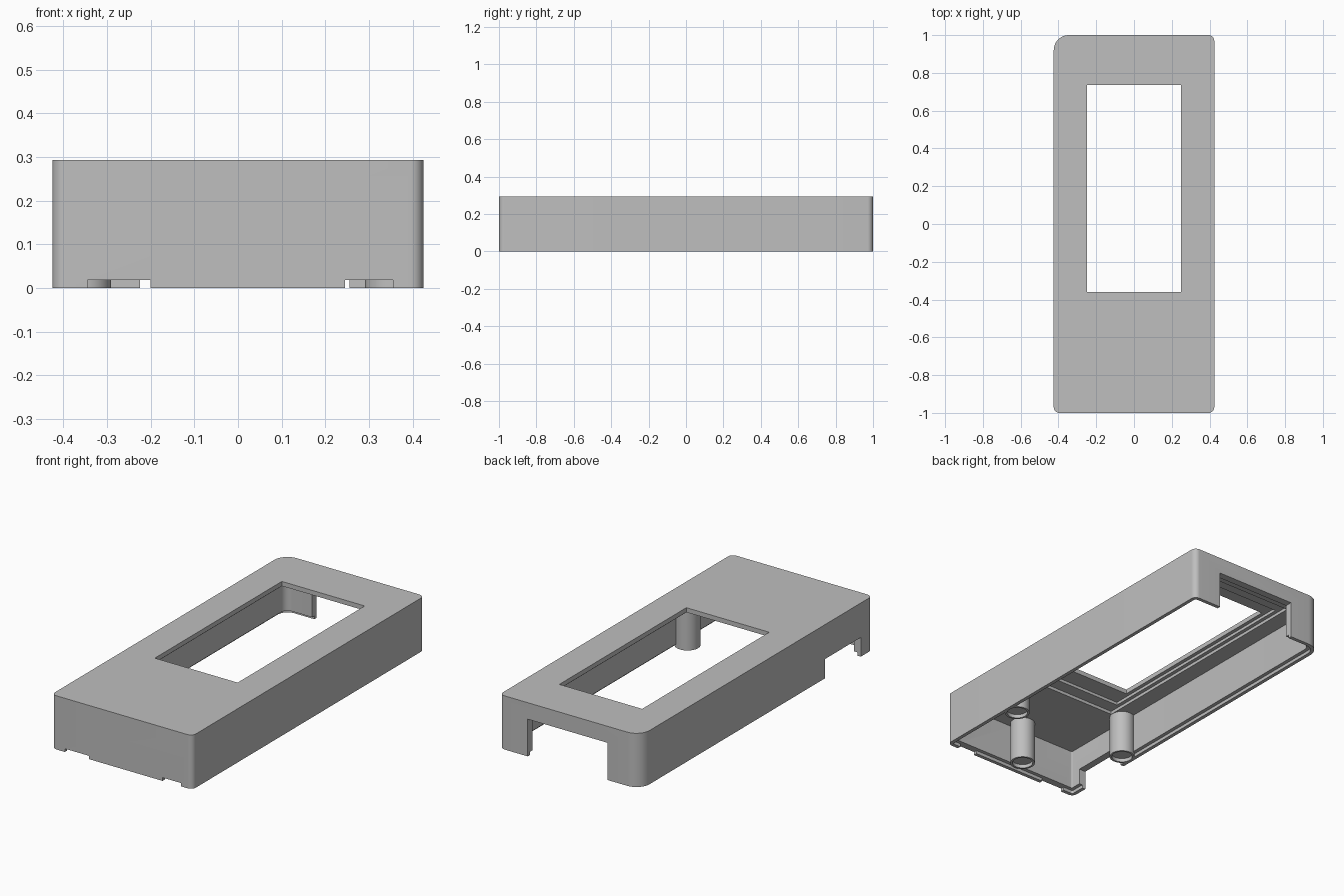
import bpy
import bmesh
from math import sin, cos, pi, radians

if "Cube" in bpy.data.objects:
    bpy.data.objects.remove(bpy.data.objects["Cube"])

HX, HY, H = 0.425, 1.0, 0.293      # half width, half length, height
WALL, LIP, STEP = 0.04, 0.02, 0.018
SMALL, LARGE = 0.03, 0.08          # corner radii

gray = bpy.data.materials.new("plain gray")
gray.use_nodes = True
color = (0.52, 0.52, 0.52, 1)
gray.diffuse_color = color
gray.node_tree.nodes["Principled BSDF"].inputs["Base Color"].default_value = color


def prism(name, points, z0, z1):
    """Extrude a closed outline from z0 up to z1."""
    bm = bmesh.new()
    face = bm.faces.new([bm.verts.new((x, y, z0)) for x, y in points])
    top = bmesh.ops.extrude_face_region(bm, geom=[face])["geom"]
    verts = [v for v in top if isinstance(v, bmesh.types.BMVert)]
    bmesh.ops.translate(bm, verts=verts, vec=(0, 0, z1 - z0))
    bmesh.ops.recalc_face_normals(bm, faces=bm.faces)
    mesh = bpy.data.meshes.new(name)
    bm.to_mesh(mesh)
    bm.free()
    mesh.materials.append(gray)
    obj = bpy.data.objects.new(name, mesh)
    bpy.context.collection.objects.link(obj)
    return obj


def outline(inset):
    """Case outline with one large corner at the back, moved inwards."""
    pts = []
    corners = [(1, 1, SMALL), (-1, 1, LARGE), (-1, -1, SMALL), (1, -1, SMALL)]
    for i, (sx, sy, radius) in enumerate(corners):
        r = max(radius - inset, 0.006)
        cx, cy = sx * (HX - inset - r), sy * (HY - inset - r)
        for k in range(13):
            a = pi / 2 * (i + k / 12)
            pts.append((cx + r * cos(a), cy + r * sin(a)))
    return pts


def box(name, x0, x1, y0, y1, z0, z1):
    return prism(name, [(x0, y0), (x1, y0), (x1, y1), (x0, y1)], z0, z1)


def cylinder(name, x, y, r, z0, z1):
    n = 48
    ring = [(x + r * cos(2 * pi * k / n), y + r * sin(2 * pi * k / n)) for k in range(n)]
    return prism(name, ring, z0, z1)


def combine(target, tool, operation="DIFFERENCE"):
    """Apply a boolean and remove the tool object."""
    tool.hide_render = True
    mod = target.modifiers.new("boolean", "BOOLEAN")
    mod.operation = operation
    mod.solver = "EXACT"
    mod.object = tool
    bpy.context.view_layer.objects.active = target
    bpy.ops.object.modifier_apply(modifier=mod.name)
    bpy.data.objects.remove(tool)


# Hollow case, open below, with a stepped lower rim
case = prism("case_shell", outline(0), 0, H)
combine(case, prism("cavity", outline(WALL), -0.1, 0.235))
combine(case, prism("rim_step", outline(LIP), -0.1, STEP))

# Window and the two recesses behind it
combine(case, box("window", -0.25, 0.25, -0.36, 0.735, 0.1, 0.4))
combine(case, box("inner_recess", -0.27, 0.27, -0.46, 0.82, 0.1, 0.268))
combine(case, box("outer_recess", -0.29, 0.29, -0.53, 0.89, 0.1, 0.252))

# Openings in the back wall and the right wall
combine(case, box("back_opening", -0.225, 0.255, 0.9, 1.1, -0.1, 0.203))
combine(case, box("side_opening", -0.5, -0.36, -0.9, -0.59, -0.1, 0.105))

# Shallow notches under the front wall
for x0, x1 in [(-0.345, -0.2), (0.245, 0.355)]:
    combine(case, box("front_notch", x0, x1, -1.1, -0.94, -0.1, STEP))

# Three posts, each with a shallow round pocket underneath
for x, y in [(-0.355, -0.52), (0.355, -0.52), (0, -0.9)]:
    combine(case, cylinder("post", x, y, 0.064, 0, 0.26), "UNION")
    combine(case, cylinder("pocket", x, y, 0.053, -0.1, 0.02))

bpy.ops.object.select_all(action="DESELECT")
case.select_set(True)
bpy.context.view_layer.objects.active = case
bpy.ops.object.shade_smooth_by_angle(angle=radians(30))
